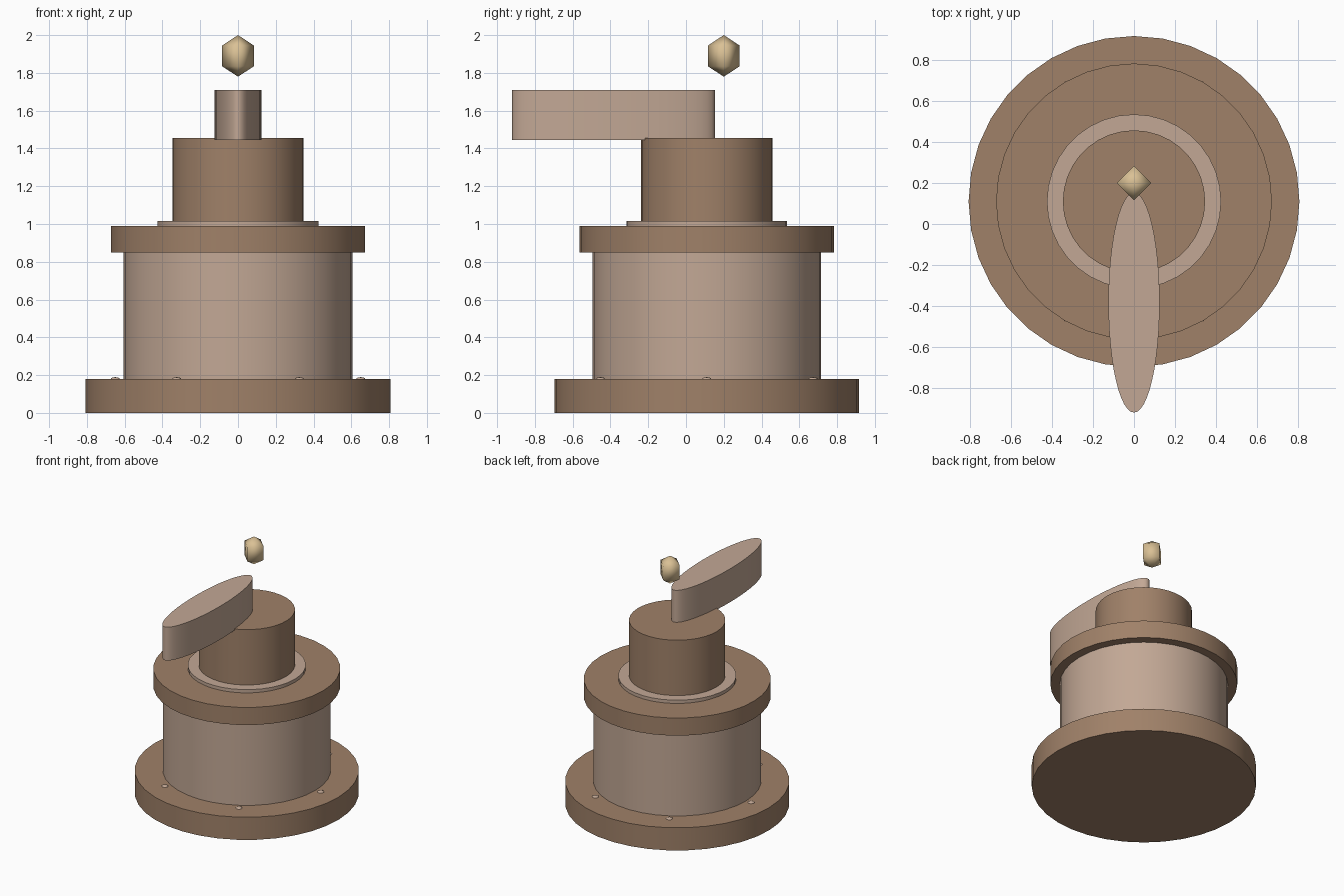
import bpy
import math

cube = bpy.data.objects.get("Cube")
if cube:
    bpy.data.objects.remove(cube, do_unlink=True)

AXIS_Y = 0.11  # the turned parts share this axis


def material(name, colour):
    mat = bpy.data.materials.new(name)
    mat.use_nodes = True
    mat.diffuse_color = (*colour, 1)
    mat.node_tree.nodes["Principled BSDF"].inputs["Base Color"].default_value = (*colour, 1)
    return mat


brown = material("brown clay", (0.35, 0.22, 0.14))
pale = material("pale clay", (0.54, 0.39, 0.30))
sand = material("sand gold", (0.70, 0.53, 0.30))


def finish(name, mat, smooth=True):
    obj = bpy.context.object
    obj.name = name
    obj.data.materials.append(mat)
    bpy.ops.object.transform_apply(location=False, rotation=True, scale=True)
    if smooth:
        bpy.ops.object.shade_smooth_by_angle(angle=math.radians(40))
    return obj


def drum(name, radius, bottom, top, mat, y=AXIS_Y, length=None, sides=36):
    """Upright cylinder, oval when a half length along y is given."""
    bpy.ops.mesh.primitive_cylinder_add(
        vertices=sides, radius=1, depth=1, location=(0, y, (bottom + top) / 2))
    bpy.context.object.scale = (radius, length or radius, top - bottom)
    return finish(name, mat)


# Stacked round body
drum("base_plate", 0.807, 0, 0.18, brown)
drum("main_drum", 0.605, 0.18, 0.85, pale)
drum("upper_flange", 0.673, 0.85, 0.99, brown)
drum("neck_collar", 0.425, 0.99, 1.016, pale)
drum("neck", 0.347, 1.016, 1.456, brown)

# Oval pointer reaching forward over the neck
drum("pointer_arm", 0.125, 1.445, 1.71, pale, y=-0.383, length=0.537, sides=48)

# Low domed rivets around the base
for i in range(6):
    angle = math.radians(60 * i)
    bpy.ops.mesh.primitive_uv_sphere_add(
        segments=12, ring_count=8, radius=1,
        location=(0.65 * math.cos(angle), AXIS_Y + 0.65 * math.sin(angle), 0.18))
    bpy.context.object.scale = (0.024, 0.024, 0.009)
    finish(f"base_rivet_{i + 1}", pale)

# Floating eight-sided gem, made of two mirrored pyramids
bpy.ops.mesh.primitive_uv_sphere_add(
    segments=4, ring_count=2, radius=1, location=(0, 0.2, 1.89))
bpy.context.object.scale = (0.097, 0.097, 0.11)
gem = finish("floating_gem", sand, smooth=False)
gem.data.polygons.foreach_set("use_smooth", [True] * len(gem.data.polygons))
